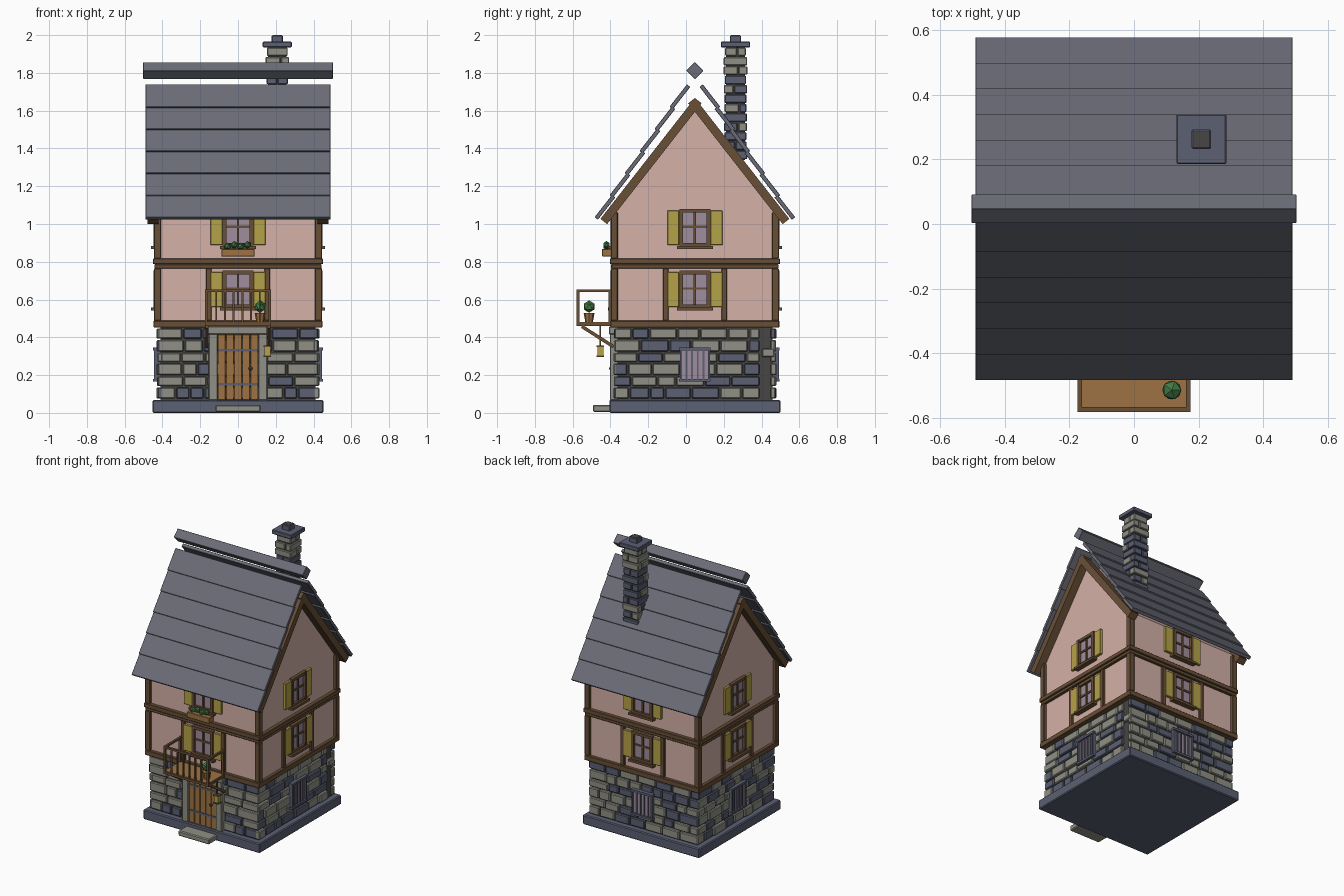
import bpy, bmesh, random
from math import radians, pi
from mathutils import Matrix, Vector

random.seed(7)
if "Cube" in bpy.data.objects:
    bpy.data.objects.remove(bpy.data.objects["Cube"], do_unlink=True)


def material(name, r, g, b):
    m = bpy.data.materials.new(name)
    m.use_nodes = True
    m.diffuse_color = (r, g, b, 1)
    m.node_tree.nodes["Principled BSDF"].inputs["Base Color"].default_value = (r, g, b, 1)
    return m


PLASTER = material("pink plaster", .66, .44, .39)
SLATE = material("roof slate", .145, .15, .185)
TIMBER = material("dark timber", .14, .078, .037)
STONE = material("light stone", .28, .28, .24)
BLUE = material("blue stone", .105, .115, .17)
MORTAR = material("dark mortar", .065, .06, .058)
YELLOW = material("yellow paint", .46, .36, .065)
GLASS = material("mauve glass", .35, .27, .34)
PLANK = material("tan planks", .34, .17, .055)
GREEN = material("leaf green", .055, .2, .06)

YC = .047                       # centre of the house in y
HALF = .425                     # plaster wall distance from the centre


def side(i):
    """Frame of wall i: 0 front, 1 left, 2 back, 3 right; outward is -y."""
    return Matrix.Translation((0, YC, 0)) @ Matrix.Rotation(i * pi / 2, 4, 'Z')


def slope(i, y, z, degrees):
    return side(i) @ Matrix.Translation((0, y, z)) @ Matrix.Rotation(radians(degrees), 4, 'X')


FRONT = side(0)


def box(bm, x, y, z, M=FRONT, slot=0):
    """Box from (low, high) pairs in the frame M."""
    size = [hi - lo for lo, hi in (x, y, z)]
    mid = [(hi + lo) / 2 for lo, hi in (x, y, z)]
    mat = M @ Matrix.Translation(mid) @ Matrix.Diagonal((*size, 1))
    for v in bmesh.ops.create_cube(bm, size=1, matrix=mat)["verts"]:
        for f in v.link_faces:
            f.material_index = slot


def out(near, far):
    """Outward distance range to local y range."""
    return (-far, -near)


def finish(name, bm, *mats, bevel=0):
    me = bpy.data.meshes.new(name)
    bm.to_mesh(me)
    bm.free()
    for m in mats:
        me.materials.append(m)
    ob = bpy.data.objects.new(name, me)
    bpy.context.collection.objects.link(ob)
    if bevel:
        mod = ob.modifiers.new("bevel", 'BEVEL')
        mod.width, mod.segments = bevel, 1
    return ob


def boxes(name, mat, items, M=FRONT, bevel=0):
    bm = bmesh.new()
    for x, y, z in items:
        box(bm, x, y, z, M)
    return finish(name, bm, mat, bevel=bevel)


# Foundation, doorstep and ground floor core
boxes("foundation", BLUE, [((-.453, .453), (-.453, .453), (0, .068))], bevel=.006)
boxes("doorstep", STONE, [((-.12, .12), (-.54, -.44), (.005, .042))], bevel=.006)
boxes("ground_floor_core", MORTAR, [((-.41, .41), (-.41, .41), (.06, .46))])

# Ground floor stonework, laid in random rows
for i, wall in enumerate(("front", "left", "back", "right")):
    bm = bmesh.new()
    end = .345 if i == 1 else .428
    z = .072
    for h in (.066, .058, .07, .055, .068, .061):
        u = -.428
        while u < end - .02:
            w = random.uniform(.07, .155)
            if end - u - w < .05:
                w = end - u
            box(bm, (u + .004, u + w - .004), out(.4, random.uniform(.422, .432)),
                (z + .004, z + h - .004), side(i), int(random.random() < .38))
            u += w
        z += h
    if i == 1:
        box(bm, (.355, .42), out(.4, .428), (.295, .34), side(i))
    finish(wall + "_stonework", bm, STONE, BLUE, bevel=.005)

# Upper plaster walls with gables: one pentagon profile swept along x
bm = bmesh.new()
ring = [(-HALF, .455), (HALF, .455), (HALF, 1.075), (0, 1.62), (-HALF, 1.075)]
face = bm.faces.new([bm.verts.new((-HALF, y + YC, z)) for y, z in ring])
ext = bmesh.ops.extrude_face_region(bm, geom=[face])["geom"]
bmesh.ops.translate(bm, vec=(2 * HALF, 0, 0), verts=[g for g in ext if isinstance(g, bmesh.types.BMVert)])
bmesh.ops.recalc_face_normals(bm, faces=bm.faces)
finish("plaster_walls", bm, PLASTER)

# Timber frame on every wall
bm = bmesh.new()
for i in range(4):
    M = side(i)
    for z, reach in (((.452, .488), .447), ((.765, .787), .443), ((.787, .817), .45)):
        box(bm, (-reach, reach), out(.41, reach), z, M)
    box(bm, (.408, .445), out(.408, .445), (.488, .765), M)
    box(bm, (.408, .445), out(.408, .445), (.817, 1.06), M)
    for s in (-1, 1):
        box(bm, sorted((s * .14, s * .17)), out(.41, .44), (.488, .765), M)
finish("timber_frame", bm, TIMBER, bevel=.003)


# Shuttered windows on both upper floors
def window(name, M, z):
    boxes(name + "_glass", GLASS, [((-.07, .07), out(.4, .43), (z + .02, z + .185))], M)
    frame = [((s - .01, s + .01), out(.41, .447), (z, z + .2)) for s in (-.072, .072)]
    frame += [((-.082, .082), out(.41, .446), (z + a, z + a + .02)) for a in (0, .18)]
    frame += [((-.006, .006), out(.41, .438), (z, z + .2)),
              ((-.08, .08), out(.41, .437), (z + .1, z + .112)),
              ((-.095, .095), out(.41, .46), (z - .012, z + .004))]
    boxes(name + "_frame", TIMBER, frame, M)
    boxes(name + "_shutters", YELLOW,
          [(sorted((s * .083, s * .146)), out(.42, .442), (z + .008, z + .192)) for s in (-1, 1)],
          M, bevel=.003)


for i, wall in enumerate(("front", "left", "back", "right")):
    window(wall + "_lower_window", side(i), .553)
    window(wall + "_upper_window", side(i), .88)

# Barred ground floor windows on all walls but the front
for i, wall in ((1, "left"), (2, "back"), (3, "right")):
    boxes(wall + "_barred_glass", GLASS, [((-.075, .075), out(.4, .435), (.175, .335))], side(i))
    bars = [((u - .005, u + .005), out(.41, .442), (.17, .34)) for u in (-.045, -.015, .015, .045)]
    bars += [(sorted((s * .07, s * .08)), out(.41, .446), (.17, .34)) for s in (-1, 1)]
    bars += [((-.084, .084), out(.41, .449), (z, z + .015)) for z in (.165, .33)]
    boxes(wall + "_window_bars", BLUE, bars, side(i))

# Door with stone surround
boxes("door_planks", PLANK,
      [((-.108 + k * .0432 + .001, -.108 + (k + 1) * .0432 - .001), out(.4, .437), (.068, .415))
       for k in range(5)], bevel=.002)
boxes("door_straps", BLUE, [((-.105, .105), out(.41, .441), (z, z + .014)) for z in (.145, .325)])
boxes("door_surround", STONE,
      [(sorted((s * .108, s * .155)), out(.4, .45), (.068, .418)) for s in (-1, 1)]
      + [((-.165, .165), out(.4, .455), (.415, .458))], bevel=.004)
bm = bmesh.new()
bmesh.ops.create_uvsphere(bm, u_segments=8, v_segments=6, radius=.011,
                          matrix=FRONT @ Matrix.Translation((.066, -.443, .235)))
finish("door_knob", bm, MORTAR)

# Balcony with railing and braces
boxes("balcony_floor", PLANK, [((-.17, .17), out(.43, .62), (.464, .48))])
rails = [((-.175, .175), out(.612, .627), (.46, .476)), ((-.175, .175), out(.612, .627), (.64, .654))]
for s in (-1, 1):
    x = sorted((s * .161, s * .175))
    rails += [(x, out(.43, .627), (.64, .654)), (x, out(.43, .627), (.46, .476)),
              (x, out(.612, .627), (.46, .654)), (x, out(.445, .458), (.46, .654))]
rails += [((u - .005, u + .005), out(.615, .625), (.47, .645)) for u in (-.115, -.069, -.023, .023, .069, .115)]
boxes("balcony_railing", TIMBER, rails)
boxes("balcony_braces", TIMBER,
      [(sorted((s * .155, s * .173)), (0, .2), (-.009, .009)) for s in (-1, 1)], slope(0, -.43, .35, 147.4))

# Lantern under the balcony
boxes("lantern_light", YELLOW, [((.14, .172), out(.484, .516), (.303, .348))])
boxes("lantern_frame", TIMBER,
      [((.136, .176), out(.48, .52), (.295, .303)), ((.136, .176), out(.48, .52), (.348, .356)),
       ((.152, .16), out(.496, .504), (.356, .46))])


# Plants
def leaves(name, spots, radius):
    bm = bmesh.new()
    for p in spots:
        bmesh.ops.create_icosphere(bm, subdivisions=1, radius=radius, matrix=FRONT @ Matrix.Translation(p))
    finish(name, bm, GREEN)


bm = bmesh.new()
bmesh.ops.create_cone(bm, cap_ends=True, segments=8, radius1=.02, radius2=.029, depth=.05,
                      matrix=FRONT @ Matrix.Translation((.117, -.56, .505)))
finish("plant_pot", bm, PLANK)
leaves("potted_bush", [(.117, -.56, .563)], .033)
boxes("flower_box", PLANK, [((-.088, .088), out(.44, .492), (.828, .868))], bevel=.003)
leaves("flower_box_plants", [(u, -.468, .882 + .008 * (k % 2))
                             for k, u in enumerate((-.055, -.02, .015, .05))], .02)

# Roof: overlapping slate planks, gable boards and ridge cap
for i, wall in ((0, "front"), (2, "back")):
    boxes(wall + "_roof_planks", SLATE,
          [((-.49, .49), (k * .141, k * .141 + .15), (k * .0095 - .012, k * .0095 + .01)) for k in range(6)],
          slope(i, -.523, 1.03, 52), bevel=.002)
    boxes(wall + "_gable_boards", TIMBER,
          [(sorted((s * .42, s * .48)), (0, .812), (-.045, 0)) for s in (-1, 1)],
          slope(i, -.5, 1.027, 52))
boxes("ridge_cap", SLATE, [((-.502, .502), (-.032, .032), (-.032, .032))], slope(0, 0, 1.812, 45), bevel=.002)

# Chimney: alternating pairs of blocks round a dark core
CHIMNEY = Matrix.Translation((.208, .262, 0))
boxes("chimney_core", MORTAR, [((-.05, .05), (-.05, .05), (1.34, 1.94))], CHIMNEY)
bm = bmesh.new()
for k in range(12):
    z = 1.34 + k * .0497
    turn = CHIMNEY @ Matrix.Rotation(k % 2 * pi / 2, 4, 'Z')
    w = random.uniform(.054, .063)
    cut = random.uniform(-.02, .02)
    for x in ((-w, cut - .003), (cut + .003, w)):
        box(bm, x, (-w, w), (z + .003, z + .0467), turn, int(random.random() < .4))
finish("chimney_stones", bm, STONE, BLUE, bevel=.004)
boxes("chimney_cap", BLUE, [((-.077, .077), (-.077, .077), (1.935, 1.965)),
                            ((-.03, .03), (-.03, .03), (1.96, 1.998))], CHIMNEY, bevel=.004)
boxes("chimney_flue", MORTAR, [((-.024, .024), (-.024, .024), (1.99, 2.0))], CHIMNEY)
